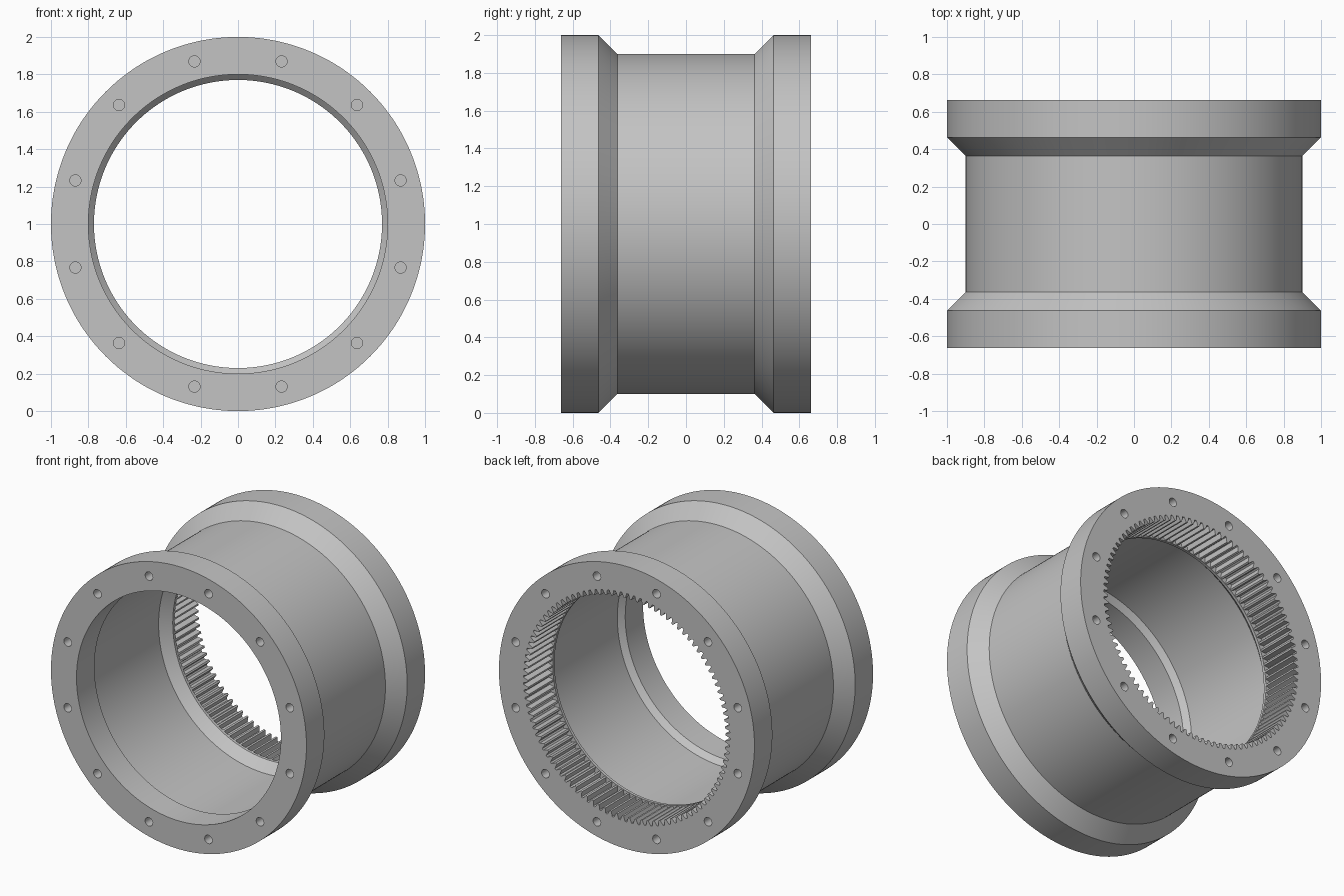
import bpy, bmesh
from math import sin, cos, pi, radians
from mathutils import Matrix

cube = bpy.data.objects.get("Cube")
if cube:
    bpy.data.objects.remove(cube, do_unlink=True)

TEETH = 100
SEGMENTS = TEETH * 4
HALF = 0.663          # half of the length along y
ROOT, TIP = 0.808, 0.773

metal = bpy.data.materials.new("grey metal")
metal.use_nodes = True
metal.diffuse_color = (0.55, 0.55, 0.55, 1)
metal.node_tree.nodes["Principled BSDF"].inputs["Base Color"].default_value = (0.55, 0.55, 0.55, 1)


def make_object(name, bm):
    bmesh.ops.recalc_face_normals(bm, faces=bm.faces)
    mesh = bpy.data.meshes.new(name)
    bm.to_mesh(mesh)
    bm.free()
    mesh.materials.append(metal)
    obj = bpy.data.objects.new(name, mesh)
    bpy.context.collection.objects.link(obj)
    return obj


# Closed wall section as (radius, y); None marks the toothed rows
section = [
    (1.0, -HALF), (1.0, -0.463), (0.9, -0.363), (0.9, 0.363), (1.0, 0.463), (1.0, HALF),
    (None, HALF), (None, 0.39),
    (0.77, 0.39), (0.77, 0.37), (0.835, 0.305), (0.835, -0.425), (0.8, -0.463), (0.8, -HALF),
]

# Flanged drum with an internal ring gear at the back
bm = bmesh.new()
rows = []
for radius, y in section:
    row = []
    for i in range(SEGMENTS):
        a = 2 * pi * i / SEGMENTS
        r = radius if radius is not None else (ROOT if i % 4 < 2 else TIP)
        row.append(bm.verts.new((r * cos(a), y, 1 + r * sin(a))))
    rows.append(row)
for k, row in enumerate(rows):
    following = rows[(k + 1) % len(rows)]
    for i in range(SEGMENTS):
        j = (i + 1) % SEGMENTS
        bm.faces.new((row[i], row[j], following[j], following[i]))
drum = make_object("flanged_ring_gear", bm)

# Blind bolt holes in both flange faces
bm = bmesh.new()
for end in (-HALF, HALF):
    for k in range(12):
        a = radians(15 + 30 * k)
        place = Matrix.Translation((0.9 * cos(a), end, 1 + 0.9 * sin(a))) @ Matrix.Rotation(pi / 2, 4, 'X')
        bmesh.ops.create_cone(bm, cap_ends=True, segments=24, radius1=0.03, radius2=0.03,
                              depth=0.26, matrix=place)
cutter = make_object("bolt_hole_cutter", bm)
cutter.hide_render = True

holes = drum.modifiers.new("bolt holes", 'BOOLEAN')
holes.operation = 'DIFFERENCE'
holes.solver = 'EXACT'
holes.object = cutter

bpy.ops.object.select_all(action='DESELECT')
bpy.context.view_layer.objects.active = drum
drum.select_set(True)
bpy.ops.object.modifier_apply(modifier=holes.name)
bpy.data.objects.remove(cutter, do_unlink=True)
bpy.ops.object.shade_smooth_by_angle(angle=radians(30))
